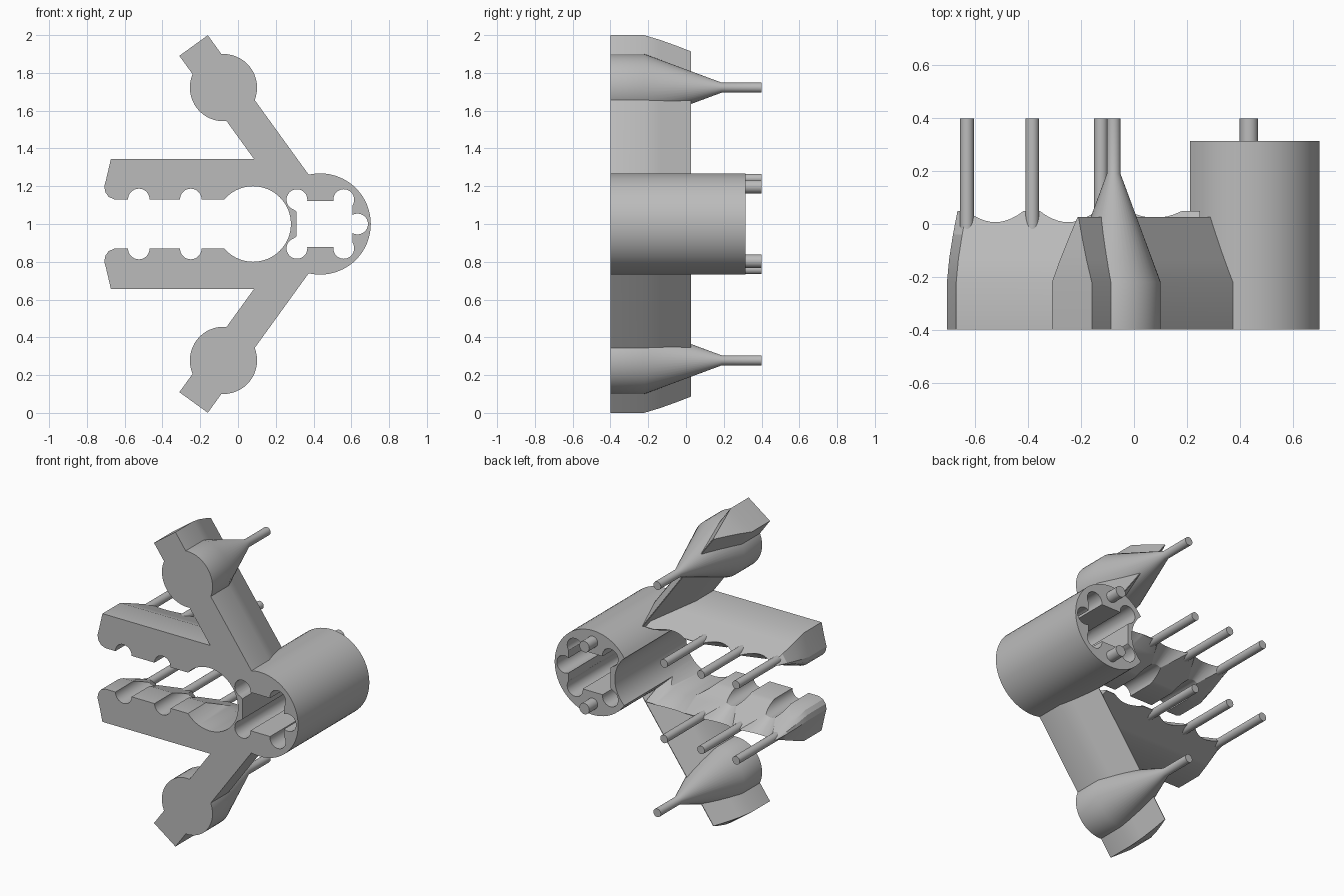
import bpy, bmesh, math
from mathutils import Vector

if "Cube" in bpy.data.objects:
    bpy.data.objects.remove(bpy.data.objects["Cube"])

grey = bpy.data.materials.new("plain grey")
grey.use_nodes = True
grey.diffuse_color = (0.5, 0.5, 0.5, 1)
grey.node_tree.nodes["Principled BSDF"].inputs["Base Color"].default_value = (0.5, 0.5, 0.5, 1)


def skin(name, rings):
    """Closed solid through matching rings of points."""
    bm = bmesh.new()
    loops = [[bm.verts.new(p) for p in ring] for ring in rings]
    n = len(loops[0])
    for a, b in zip(loops, loops[1:]):
        for i in range(n):
            j = (i + 1) % n
            bm.faces.new((a[i], a[j], b[j], b[i]))
    bm.faces.new(loops[0])
    bm.faces.new(loops[-1])
    bmesh.ops.recalc_face_normals(bm, faces=bm.faces)
    mesh = bpy.data.meshes.new(name)
    bm.to_mesh(mesh)
    bm.free()
    mesh.materials.append(grey)
    obj = bpy.data.objects.new(name, mesh)
    bpy.context.collection.objects.link(obj)
    return obj


def turned(name, x, z, profile, sides=48):
    """Round part along y from (y, radius) pairs."""
    turn = [2 * math.pi * i / sides for i in range(sides)]
    return skin(name, [[(x + r * math.cos(a), y, z + r * math.sin(a)) for a in turn]
                       for y, r in profile])


def wedge(name, root, along, length, half, ridge, tip, side):
    """Straight limb that narrows to a ridge at the back; tip holds (setback, width) pairs."""
    d = Vector(along).normalized()
    n = Vector((d.y, -d.x)) if d.y > 0 else Vector((0, 1))
    rings = []
    for k in (None, 0, 0.33, 0.67, 1):
        y = -0.4 if k is None else -0.22 + k * (ridge + 0.22)
        k = k or 0
        h = half * (1 - k) + 0.002
        setback = 0.04 * k ** 1.4
        pts = [(0, -h), (0, h)] + [(length - setback - e, w * h) for e, w in tip]
        ring = []
        for u, w in pts:
            p = Vector(root) + d * u + n * w
            ring.append((p.x, y, 1 + side * (p.y - 1)))
        rings.append(ring)
    return skin(name, rings)


def activate(obj):
    bpy.ops.object.select_all(action='DESELECT')
    obj.select_set(True)
    bpy.context.view_layer.objects.active = obj


def cut(obj, cutters):
    activate(obj)
    for c in cutters:
        m = obj.modifiers.new("cut", 'BOOLEAN')
        m.operation = 'DIFFERENCE'
        m.solver = 'EXACT'
        m.object = c
        bpy.ops.object.modifier_apply(modifier=m.name)


# Cutters: wide bore, keyhole slot and its round relief channels
through = (-0.5, 0.5)
bore = turned("bore_cutter", 0.08, 1, [(y, 0.2) for y in through], 64)
outline = [(0.31, 0.935), (0.31, 1.065), (0.285, 1.085), (0.285, 1.122),
           (0.605, 1.122), (0.605, 0.878), (0.285, 0.878), (0.285, 0.915)]
slot = skin("slot_cutter", [[(x, y, z) for x, z in outline] for y in through])
channels = [turned("channel_cutter", x, z, [(y, 0.055) for y in through], 32)
            for x, z in ((0.312, 1.129), (0.312, 0.871), (0.56, 1.129), (0.56, 0.871), (0.633, 1))]
core = [bore, slot] + channels
helpers = list(core)
parts = []

# Main barrel
barrel = turned("barrel", 0.435, 1, [(-0.4, 0.268), (0.315, 0.268)], 64)
cut(barrel, core)
parts.append(barrel)

for side, word in ((1, "upper"), (-1, "lower")):
    # Slanted arm with a boss that tapers into a pin
    arm = wedge(word + "_arm", (0.3275, 1.167), (-0.586, 0.81), 0.96, 0.091, 0.027,
                [(0, 1), (0, -1)], side)
    cut(arm, core)
    boss = turned(word + "_arm_boss", -0.077, 1 + side * 0.722,
                  [(-0.4, 0.178), (-0.22, 0.178), (0.19, 0.026), (0.4, 0.026)])

    # Level bar with a rounded end and flared notches
    bar = wedge(word + "_bar", (0.25, 1.237), (-1, 0), 0.958, 0.105, 0.05,
                [(0.035, 1), (0.01, 0), (0, -0.35), (0.006, -0.65), (0.024, -0.88), (0.055, -1)], side)
    flares = [turned("notch_cutter", x, 1 + side * 0.13,
                     [(-0.5, 0.057), (-0.1, 0.057), (0.2, 0.25)], 40) for x in (-0.525, -0.25)]
    flares.append(turned("bore_flare_cutter", 0.08, 1, [(-0.1, 0.2), (0.1, 0.28)], 64))
    cut(bar, [bore] + flares)
    helpers += flares
    parts += [arm, boss, bar]

    # Pins on the bar and on the barrel's back
    for x in (-0.632, -0.385, -0.125):
        parts.append(turned(word + "_bar_pin", x, 1 + side * 0.24, [(-0.1, 0.026), (0.4, 0.026)], 24))
    parts.append(turned(word + "_barrel_pin", 0.435, 1 + side * 0.197, [(0.2, 0.035), (0.4, 0.035)], 24))

for h in helpers:
    bpy.data.objects.remove(h)
for p in parts:
    activate(p)
    bpy.ops.object.shade_smooth_by_angle(angle=math.radians(25))
